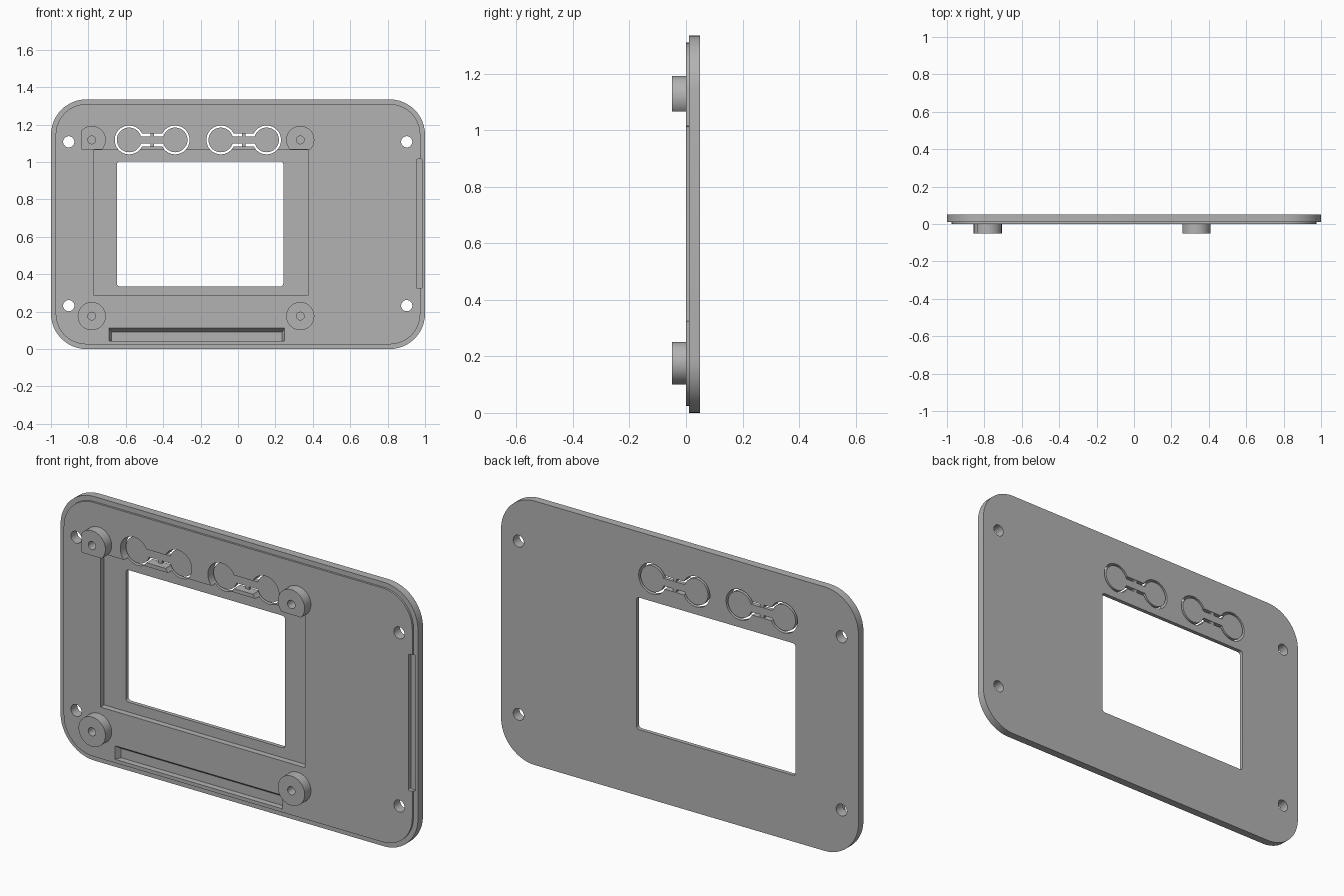
import bpy
import bmesh
from math import sin, cos, pi, asin, radians

cube = bpy.data.objects.get("Cube")
if cube:
    bpy.data.objects.remove(cube, do_unlink=True)

grey = bpy.data.materials.new("plain grey")
grey.use_nodes = True
grey.diffuse_color = (0.45, 0.45, 0.45, 1)
grey.node_tree.nodes["Principled BSDF"].inputs["Base Color"].default_value = (0.45, 0.45, 0.45, 1)


# Profiles in the x-z plane
def arc(cx, cz, r, start, end, n):
    return [(cx + r * cos(start + (end - start) * i / n),
             cz + r * sin(start + (end - start) * i / n)) for i in range(n + 1)]


def circle(cx, cz, r, n=48):
    return arc(cx, cz, r, 0, 2 * pi, n)[:-1]


def rect(x0, x1, z0, z1):
    return [(x0, z0), (x1, z0), (x1, z1), (x0, z1)]


def rounded(x0, x1, z0, z1, r, n=12):
    corners = [(x1 - r, z1 - r), (x0 + r, z1 - r), (x0 + r, z0 + r), (x1 - r, z0 + r)]
    return [p for i, (cx, cz) in enumerate(corners)
            for p in arc(cx, cz, r, i * pi / 2, (i + 1) * pi / 2, n)]


def dumbbell(xa, xb, z, r, half_neck):
    a = asin(half_neck / r)
    return arc(xa, z, r, a, 2 * pi - a, 40) + arc(xb, z, r, a - pi, pi - a, 40)


# Solid between a front profile at y0 and a back profile at y1
def prism(name, front, y0, y1, back=None):
    bm = bmesh.new()
    a = [bm.verts.new((x, y0, z)) for x, z in front]
    b = [bm.verts.new((x, y1, z)) for x, z in (back or front)]
    bm.faces.new(a)
    bm.faces.new(b[::-1])
    for i in range(len(a)):
        j = (i + 1) % len(a)
        bm.faces.new((a[j], a[i], b[i], b[j]))
    bmesh.ops.recalc_face_normals(bm, faces=bm.faces)
    mesh = bpy.data.meshes.new(name)
    bm.to_mesh(mesh)
    bm.free()
    mesh.materials.append(grey)
    ob = bpy.data.objects.new(name, mesh)
    bpy.context.collection.objects.link(ob)
    return ob


def combine(ob, tool, operation="DIFFERENCE"):
    mod = ob.modifiers.new("bool", "BOOLEAN")
    mod.operation, mod.solver, mod.object = operation, "EXACT", tool
    bpy.context.view_layer.update()
    result = bpy.data.meshes.new_from_object(ob.evaluated_get(bpy.context.evaluated_depsgraph_get()))
    ob.modifiers.clear()
    ob.data = result
    bpy.data.objects.remove(tool, do_unlink=True)


FRONT, FLOOR, BACK = 0.0, 0.03, 0.05
HEIGHT, LIP = 1.335, 0.025
BUTTON_Z = 1.118
parts = []

# Plate with a raised inner face
plate = prism("face_plate", rounded(-1, 1, 0, HEIGHT, 0.19), 0.01, BACK)
combine(plate, prism("lip", rounded(LIP - 1, 1 - LIP, LIP, HEIGHT - LIP, 0.165), FRONT, 0.025), "UNION")
parts.append(plate)

# Screen recess and window
combine(plate, prism("recess", rect(-0.77, 0.375, 0.285, 1.065), -0.1, FLOOR))
combine(plate, prism("window", rounded(-0.648, 0.242, 0.335, 1.003, 0.015, 5), -0.1, 0.1))

# Corner screw holes
for x in (-0.905, 0.902):
    for z in (0.232, 1.108):
        combine(plate, prism("hole", circle(x, z, 0.03, 32), -0.1, 0.1))

# Tapered lower slot and shallow side slot
combine(plate, prism("lower_slot", rect(-0.69, 0.25, 0.043, 0.112), -0.001, FLOOR,
                     rect(-0.675, 0.235, 0.043, 0.09)))
combine(plate, prism("side_slot", rounded(0.954, 0.985, 0.325, 1.015, 0.006, 4), -0.1, 0.02))

# Paired push buttons, each held by two thin bridges
for name, xa, xb in (("left", -0.582, -0.336), ("right", -0.092, 0.153)):
    combine(plate, prism("opening", dumbbell(xa, xb, BUTTON_Z, 0.077, 0.034), -0.1, 0.1))
    buttons = prism(name + "_button_pair", dumbbell(xa, xb, BUTTON_Z, 0.066, 0.019), FLOOR, BACK)
    mid = (xa + xb) / 2
    bridge = prism("bridge", rect(mid - 0.01, mid + 0.01, BUTTON_Z - 0.036, BUTTON_Z + 0.036),
                   FLOOR + 0.002, BACK - 0.002)
    combine(buttons, bridge, "UNION")
    parts.append(buttons)

# Mounting posts with pilot holes; upper ones trimmed beside the recess
for side, x in (("right", -0.782), ("left", 0.333)):
    for level, z in (("lower", 0.176), ("upper", BUTTON_Z)):
        post = prism(level + "_" + side + "_post", circle(x, z, 0.075), -0.05, 0.004)
        combine(post, prism("pilot", circle(x, z, 0.021, 24), -0.1, FRONT))
        if level == "upper":
            combine(post, prism("trim", rect(x - 0.2, x + 0.2, 0.9, 1.067), -0.1, 0.1))
            if side == "right":
                combine(post, prism("trim", rect(x - 0.2, -0.84, 0.9, 1.3), -0.1, 0.1))
        parts.append(post)

# Smooth round walls, keep edges crisp
bpy.ops.object.select_all(action="DESELECT")
for ob in parts:
    ob.select_set(True)
bpy.context.view_layer.objects.active = plate
bpy.ops.object.shade_smooth_by_angle(angle=radians(30))
